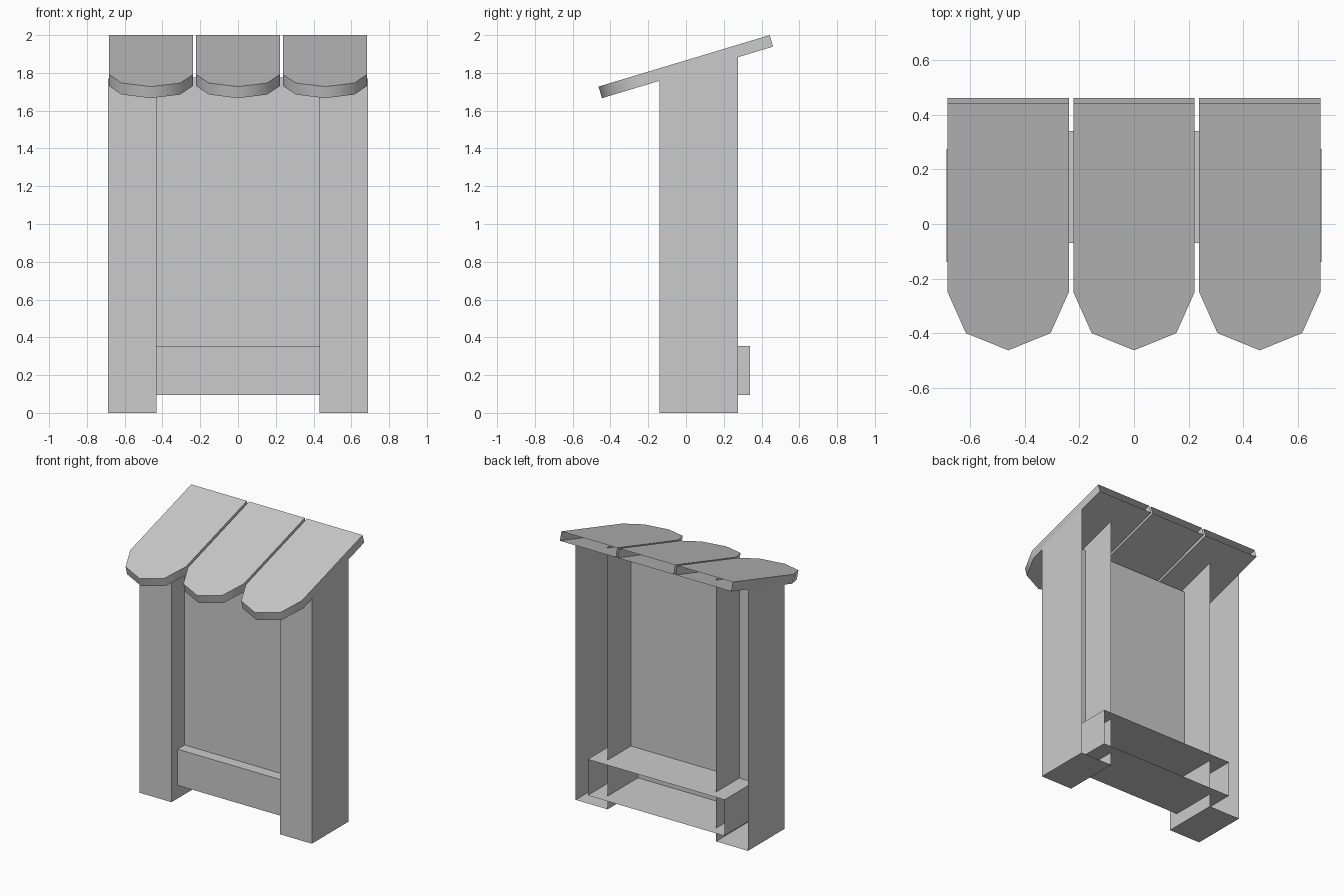
import bpy
import math

if "Cube" in bpy.data.objects:
    bpy.data.objects.remove(bpy.data.objects["Cube"])

SLOPE = 0.301  # roof rise per unit of depth


def make(name, verts, faces):
    me = bpy.data.meshes.new(name)
    me.from_pydata(verts, [], faces)
    me.update()
    ob = bpy.data.objects.new(name, me)
    bpy.context.collection.objects.link(ob)
    return ob


def shell(name, x0, x1, y0, y1, z0, zf, zb, top=True):
    """Box open at the back; zf and zb are the front and back top heights."""
    verts = [(x0, y0, z0), (x1, y0, z0), (x1, y1, z0), (x0, y1, z0),
             (x0, y0, zf), (x1, y0, zf), (x1, y1, zb), (x0, y1, zb)]
    faces = [(3, 2, 1, 0), (0, 1, 5, 4), (1, 2, 6, 5), (3, 0, 4, 7)]
    if top:
        faces.append((4, 5, 6, 7))
    return make(name, verts, faces)


def roof_slab(name, cx):
    """Sloping slab with a pointed-round front tip, open at the back."""
    outline = [(-0.222, 0.443), (-0.222, -0.25), (-0.155, -0.40), (0, -0.463),
               (0.155, -0.40), (0.222, -0.25), (0.222, 0.443)]
    n = len(outline)
    top = [(cx + x, y, 2 + (y - 0.443) * SLOPE) for x, y in outline]
    bottom = [(x, y + 0.018, z - 0.061) for x, y, z in top]
    faces = [tuple(range(n)), tuple(reversed(range(n, 2 * n)))]
    faces += [(i + 1, i, n + i, n + i + 1) for i in range(n - 1)]
    ob = make(name, top + bottom, faces)
    # Soft shading around the tip, hard edges elsewhere
    bpy.ops.object.select_all(action='DESELECT')
    ob.select_set(True)
    bpy.context.view_layer.objects.active = ob
    bpy.ops.object.shade_smooth_by_angle(angle=math.radians(50))


# Side posts, tops cut to the roof slope
for side, x0, x1 in (("left", -0.687, -0.432), ("right", 0.432, 0.687)):
    shell(side + "_post", x0, x1, -0.14, 0.275, 0, 1.77, 1.895, top=False)

# Low crossing box between the posts
shell("lower_shelf", -0.545, 0.545, -0.07, 0.34, 0.095, 0.355, 0.355)

# Thin panel above the shelf
make("centre_panel",
     [(-0.545, 0.01, 0.355), (0.545, 0.01, 0.355),
      (0.545, 0.01, 1.775), (-0.545, 0.01, 1.775)], [(0, 1, 2, 3)])

# Three roof slabs
for name, cx in (("left", -0.461), ("middle", 0), ("right", 0.461)):
    roof_slab(name + "_roof_slab", cx)
